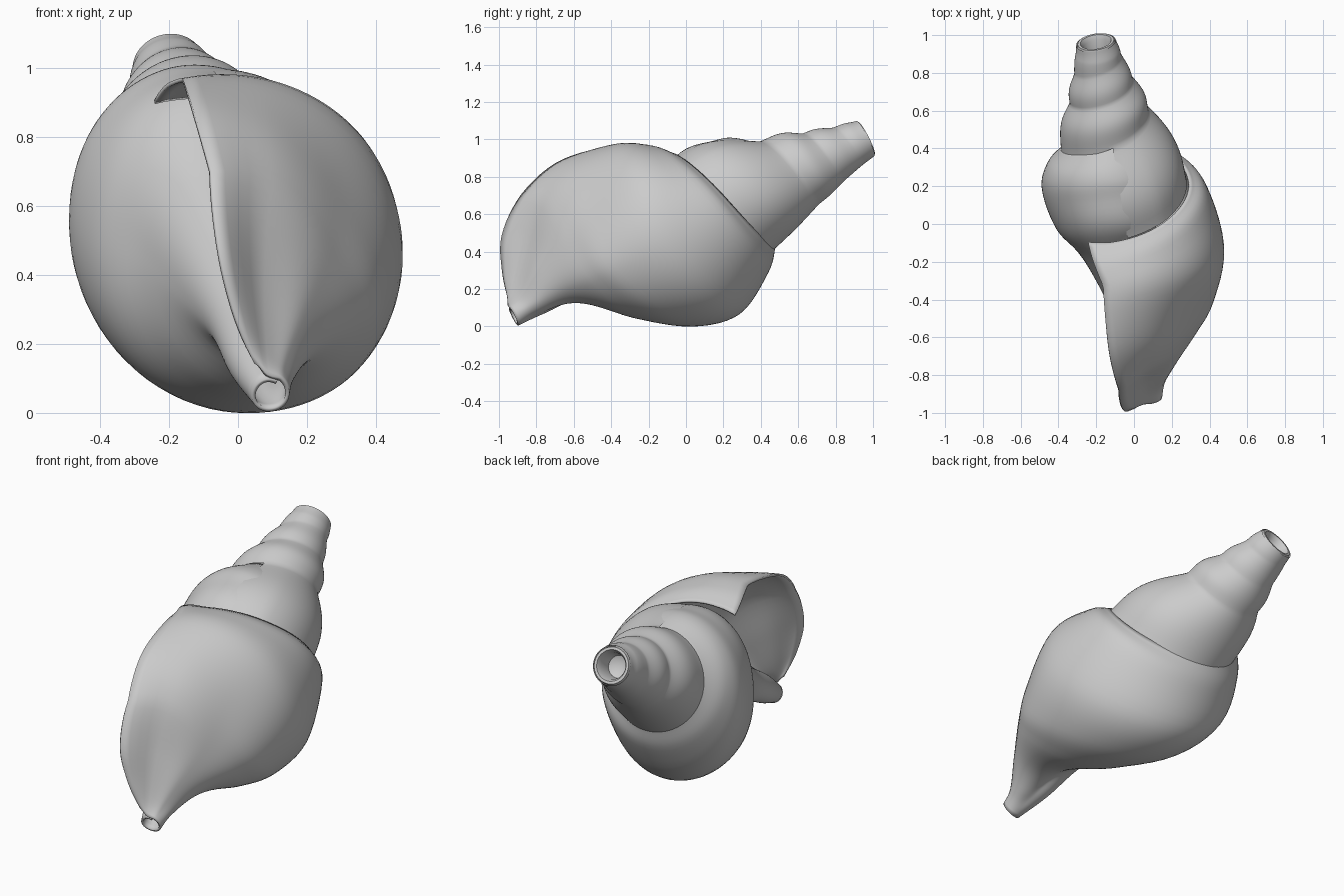
import bpy, bmesh, math
from mathutils import Vector

cube = bpy.data.objects.get("Cube")
if cube:
    bpy.data.objects.remove(cube, do_unlink=True)

# Shell axis, running from the siphon tip to the apex
BASE = Vector((0.1, -0.92, 0.05))
AXIS = Vector((-0.3, 1.87, 0.95)).normalized()
UP = (Vector((0, 0, 1)) - AXIS * AXIS.z).normalized()
SIDE = AXIS.cross(UP)


def place(s, r, angle):
    """Point at distance s along the axis, r away from it."""
    return BASE + AXIS * s + (UP * math.cos(angle) + SIDE * math.sin(angle)) * r


def smooth(keys, values, t):
    """Smooth curve through values at the given keys."""
    last = len(keys) - 1
    t = min(max(t, keys[0]), keys[last])
    i = max(k for k in range(last) if keys[k] <= t)

    def slope(k):
        a, b = max(k - 1, 0), min(k + 1, last)
        return (values[b] - values[a]) / (keys[b] - keys[a])

    h = keys[i + 1] - keys[i]
    u = (t - keys[i]) / h
    return (values[i] * (1 + 2 * u) * (1 - u) ** 2 + values[i + 1] * u * u * (3 - 2 * u)
            + slope(i) * h * u * (1 - u) ** 2 - slope(i + 1) * h * u * u * (1 - u))


material = bpy.data.materials.new("shell_grey")
material.use_nodes = True
grey = (0.6, 0.6, 0.6, 1)
material.diffuse_color = grey
material.node_tree.nodes["Principled BSDF"].inputs["Base Color"].default_value = grey


def make_sheet(name, rows, thickness=0):
    """Smooth surface through a grid of points."""
    bm = bmesh.new()
    grid = [[bm.verts.new(p) for p in row] for row in rows]
    for a, b in zip(grid, grid[1:]):
        for j in range(len(a) - 1):
            bm.faces.new((a[j], a[j + 1], b[j + 1], b[j]))
    bmesh.ops.remove_doubles(bm, verts=bm.verts, dist=0.0005)
    mesh = bpy.data.meshes.new(name)
    bm.to_mesh(mesh)
    bm.free()
    mesh.materials.append(material)
    obj = bpy.data.objects.new(name, mesh)
    bpy.context.collection.objects.link(obj)
    if thickness:
        wall = obj.modifiers.new("wall", "SOLIDIFY")
        wall.thickness = thickness
        wall.offset = -1
    bpy.ops.object.select_all(action="DESELECT")
    obj.select_set(True)
    bpy.context.view_layer.objects.active = obj
    bpy.ops.object.shade_smooth_by_angle(angle=math.radians(50))


# Body whorl: profiles (along axis, radius) from suture to siphon, by turn angle
PROFILES = {
    -17: [(1.16, .43), (1.04, .53), (.86, .61), (.6, .65), (.35, .58), (.16, .44), (.07, .27), (.02, .11)],
    0: [(1.15, .41), (1.06, .5), (.9, .575), (.62, .575), (.42, .49), (.24, .31), (.09, .15), (0, .07)],
    40: [(1.18, .395), (1.1, .47), (.88, .53), (.58, .43), (.4, .33), (.22, .2), (.08, .09), (0, .06)],
    90: [(1.26, .38), (1.17, .46), (.84, .5), (.56, .41), (.42, .31), (.25, .16), (.1, .08), (0, .05)],
    180: [(1.43, .29), (1.34, .4), (1.11, .53), (.86, .48), (.61, .3), (.38, .08), (.15, .05), (0, .05)],
    270: [(1.53, .26), (1.44, .36), (1.3, .4), (1.07, .36), (.88, .25), (.5, .13), (.2, .1), (0, .06)],
    340: [(1.6, .24), (1.5, .33), (1.39, .365), (1.2, .385), (.92, .27), (.5, .14), (.2, .1), (0, .06)],
    385: [(1.64, .2), (1.5, .3), (1.38, .34), (1.18, .36), (.92, .22), (.5, .12), (.2, .08), (0, .05)],
}
turns = list(PROFILES)
points = range(len(PROFILES[turns[0]]))
rows = []
for i in range(102):
    turn = turns[0] + i * 4
    along, radius = [[smooth(turns, [PROFILES[t][k][axis] for t in turns], turn) for k in points]
                     for axis in (0, 1)]
    row = []
    for j in range(43):
        k = j / 6
        flare = 12 * max(0, 1 - 0.7 * k, (k - 4) / 2.5)
        row.append(place(smooth(points, along, k), smooth(points, radius, k),
                         math.radians(turn - flare)))
    rows.append(row)
make_sheet("body_whorl", rows, 0.012)

# Spire: a soft band winding up to the apex, flatter on its underside;
# its first stretch rises out from beneath the body whorl
WHORLS = range(5)
SUTURE_S = [1.14, 1.616, 1.84, 2.0, 2.13]
SUTURE_R = [0.4, 0.24, 0.175, 0.13, 0.105]
rows = []
for i in range(289):
    start = i / 72
    angle = start * math.tau
    row = []
    for j in range(17):
        n = min(start + j / 16, 4)
        swell = max(0.2 - 0.05 * n, 0.05) * min(1, (4 - n) * 2)
        swell *= 1 - 0.8 * max(0, -math.cos(angle)) ** 2
        bulge = swell * max(0, math.sin(math.pi * j / 16)) ** 1.2
        emerge = 1 - 0.08 * max(0, 1 - 12 * start) * (1 - j / 16)
        row.append(place(smooth(WHORLS, SUTURE_S, n),
                         smooth(WHORLS, SUTURE_R, n) * (1 + bulge) * emerge, angle))
    rows.append(row[::-1])
make_sheet("spire", rows)

# Broken apex: rolled rim and hollow inside
RIM = [(2.0, 0), (2.03, .06), (2.11, .07), (2.135, .083), (2.135, .097), (2.11, .104)]
make_sheet("apex_rim", [[place(s, r, math.tau * i / 32) for s, r in RIM] for i in range(33)])
